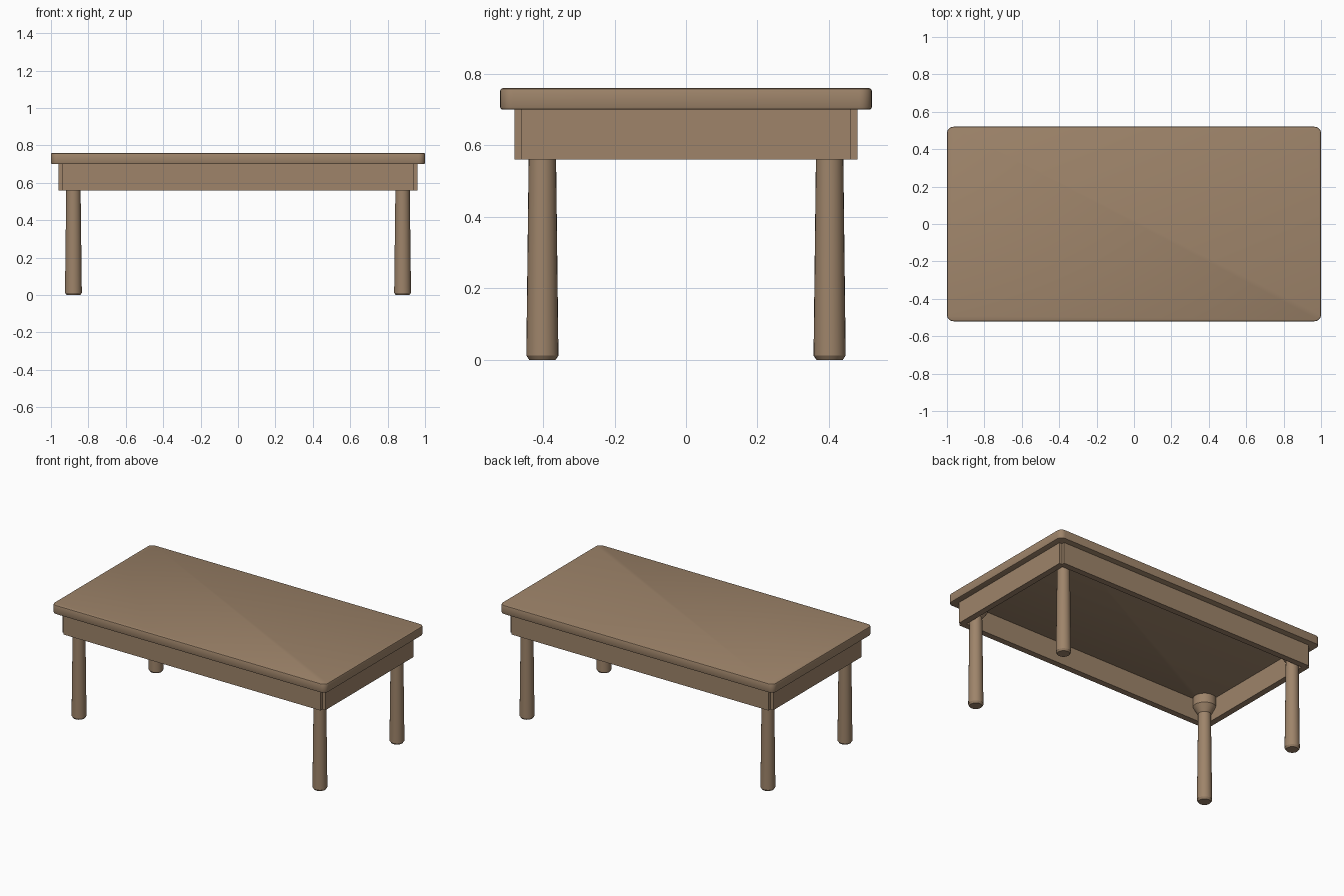
import bpy, bmesh, math

if "Cube" in bpy.data.objects:
    bpy.data.objects.remove(bpy.data.objects["Cube"])

wood = bpy.data.materials.new("brown_wood")
wood.diffuse_color = (0.342, 0.231, 0.144, 1)
wood.use_nodes = True
wood.node_tree.nodes["Principled BSDF"].inputs["Base Color"].default_value = wood.diffuse_color

def finish(bm, name):
    bmesh.ops.recalc_face_normals(bm, faces=bm.faces)
    me = bpy.data.meshes.new(name)
    bm.to_mesh(me)
    bm.free()
    me.materials.append(wood)
    ob = bpy.data.objects.new(name, me)
    bpy.context.collection.objects.link(ob)
    return ob

def smooth(ob, angle=30):
    bpy.ops.object.select_all(action='DESELECT')
    ob.select_set(True)
    bpy.context.view_layer.objects.active = ob
    bpy.ops.object.shade_smooth_by_angle(angle=math.radians(angle))

def box_mesh(x0, x1, y0, y1, z0, z1):
    bm = bmesh.new()
    bmesh.ops.create_cube(bm, size=1)
    for v in bm.verts:
        v.co.x = x1 if v.co.x > 0 else x0
        v.co.y = y1 if v.co.y > 0 else y0
        v.co.z = z1 if v.co.z > 0 else z0
    return bm

# Tabletop: rounded corners, then softened rims
bm = box_mesh(-1, 1, -0.52, 0.52, 0.70, 0.76)
upright = [e for e in bm.edges if abs(e.verts[0].co.z - e.verts[1].co.z) > 0.01]
bmesh.ops.bevel(bm, geom=upright, offset=0.035, segments=6, profile=0.5, affect='EDGES')
rims = [e for e in bm.edges if abs(e.verts[0].co.z - e.verts[1].co.z) < 0.001]
bmesh.ops.bevel(bm, geom=rims, offset=0.007, segments=2, profile=0.5, affect='EDGES')
smooth(finish(bm, "tabletop"))

# Apron boards, meeting with a small notch at each corner
for s, side in ((-1, "front"), (1, "back")):
    y0, y1 = sorted((s * 0.44, s * 0.48))
    finish(box_mesh(-0.94, 0.94, y0, y1, 0.56, 0.70), side + "_apron")
for s, side in ((-1, "left"), (1, "right")):
    x0, x1 = sorted((s * 0.92, s * 0.96))
    finish(box_mesh(x0, x1, -0.46, 0.46, 0.56, 0.70), side + "_apron")

# Turned legs: chamfered foot, slight taper, flared collar under the top
PROFILE = [(0.037, 0), (0.045, 0.012), (0.038, 0.595), (0.07, 0.64), (0.07, 0.705)]
SIDES = 24

def leg(name, cx, cy):
    bm = bmesh.new()
    rings = [[bm.verts.new((cx + r * math.cos(2 * math.pi * i / SIDES),
                            cy + r * math.sin(2 * math.pi * i / SIDES), z))
              for i in range(SIDES)] for r, z in PROFILE]
    for a, b in zip(rings, rings[1:]):
        for i in range(SIDES):
            j = (i + 1) % SIDES
            bm.faces.new((a[i], a[j], b[j], b[i]))
    bm.faces.new(rings[0])
    bm.faces.new(rings[-1])
    smooth(finish(bm, name))

for sx, xn in ((-1, "left"), (1, "right")):
    for sy, yn in ((-1, "front"), (1, "back")):
        leg(f"{yn}_{xn}_leg", sx * 0.88, sy * 0.402)
